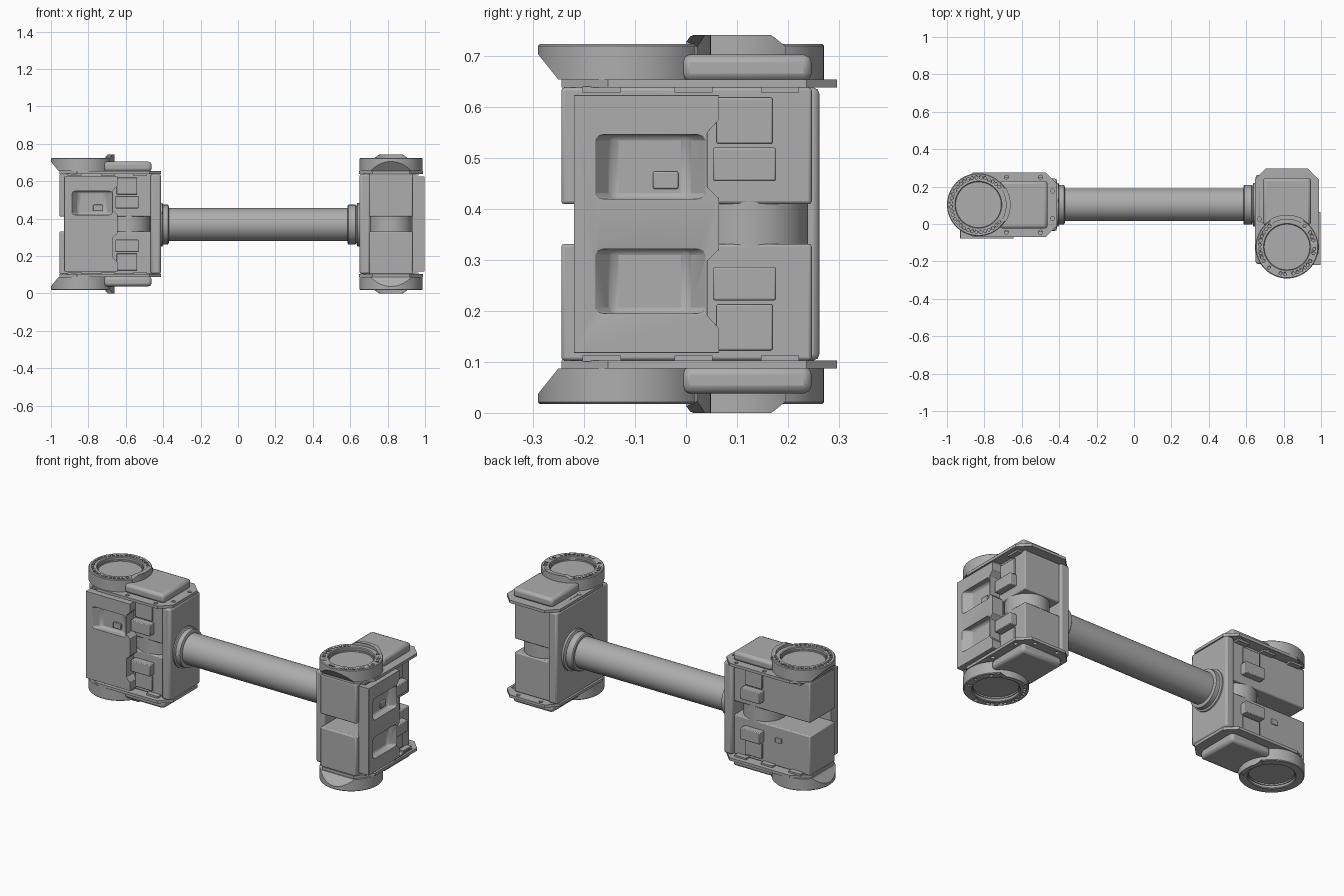
import bpy, bmesh, math
from mathutils import Matrix, Vector

cube = bpy.data.objects.get("Cube")
if cube:
    bpy.data.objects.remove(cube, do_unlink=True)

grey = bpy.data.materials.new("machined grey")
grey.use_nodes = True
colour = (0.42, 0.42, 0.42, 1)
grey.diffuse_color = colour
grey.node_tree.nodes["Principled BSDF"].inputs["Base Color"].default_value = colour

MID = 0.371                      # height of the symmetry plane
FLIP = Matrix.Diagonal((1, 1, -1, 1))
SIDE = Matrix.Diagonal((1, -1, 1, 1))


def emit(bm, name, matrix, bevel=0, cutters=()):
    """Turn a bmesh into a finished object, with optional cuts and edge bevel."""
    bm.transform(matrix)
    bmesh.ops.recalc_face_normals(bm, faces=bm.faces)
    mesh = bpy.data.meshes.new(name)
    bm.to_mesh(mesh)
    bm.free()
    mesh.materials.append(grey)
    obj = bpy.data.objects.new(name, mesh)
    bpy.context.collection.objects.link(obj)
    for cutter in cutters:
        cut = obj.modifiers.new("cut", 'BOOLEAN')
        cut.operation, cut.solver, cut.object = 'DIFFERENCE', 'EXACT', cutter
    if bevel:
        mod = obj.modifiers.new("bevel", 'BEVEL')
        mod.width, mod.segments, mod.limit_method = bevel, 2, 'ANGLE'
        mod.angle_limit = math.radians(40)
    bpy.ops.object.select_all(action='DESELECT')
    obj.select_set(True)
    bpy.context.view_layer.objects.active = obj
    bpy.ops.object.shade_smooth_by_angle(angle=math.radians(35))
    return obj


def hide(obj):
    obj.hide_render = True
    obj.hide_set(True)
    return obj


def box(u0, u1, v0, v1, w0, w1):
    bm = bmesh.new()
    size = Matrix.Diagonal((u1 - u0, v1 - v0, w1 - w0, 1))
    centre = Matrix.Translation(((u0 + u1) / 2, (v0 + v1) / 2, (w0 + w1) / 2))
    bmesh.ops.create_cube(bm, size=1, matrix=centre @ size)
    return bm


def prism(points, w0, w1):
    bm = bmesh.new()
    face = bm.faces.new([bm.verts.new((u, v, w0)) for u, v in points])
    out = bmesh.ops.extrude_face_region(bm, geom=[face])["geom"]
    bmesh.ops.translate(bm, vec=(0, 0, w1 - w0),
                        verts=[g for g in out if isinstance(g, bmesh.types.BMVert)])
    return bm


def lathe(profile, steps=64):
    """Spin (radius, height) pairs around z."""
    bm = bmesh.new()
    verts = [bm.verts.new((r, 0, h)) for r, h in profile]
    edges = [bm.edges.new(pair) for pair in zip(verts, verts[1:])]
    bmesh.ops.spin(bm, geom=verts + edges, axis=(0, 0, 1), cent=(0, 0, 0),
                   angle=math.tau, steps=steps)
    bmesh.ops.remove_doubles(bm, verts=bm.verts, dist=0.0001)
    return bm


def pins(spots, radius, w0, w1):
    bm = bmesh.new()
    for u, v in spots:
        bmesh.ops.create_cone(bm, cap_ends=True, segments=12, radius1=radius,
                              radius2=radius, depth=w1 - w0,
                              matrix=Matrix.Translation((u, v, (w0 + w1) / 2)))
    return bm


def pocket_cutter(name, matrix):
    """Tapered pocket, wide at the panel face and narrow at its floor."""
    bm = box(-0.022, 0.125, -0.2, -0.14, 0.049, 0.176)
    for v in bm.verts:
        if v.co.y < -0.17:
            v.co.x += -0.05 if v.co.x < 0 else 0.055
    return hide(emit(bm, name, matrix, 0.012))


def half(side, end, M):
    """Upper half of a joint; end tells which half it becomes."""
    tag = side + "_" + end

    emit(box(-0.122, 0.37, -0.116, 0.116, 0.039, 0.268), tag + "_block", M, 0.006)

    # flange plate with bolt holes
    edge = [(-0.122, 0.1), (-0.03, 0.172), (0.36, 0.172), (0.42, 0.112)]
    outline = edge + [(u, -v) for u, v in reversed(edge)]
    spots = [(u, s * v) for s in (1, -1)
             for u, v in ((0.15, 0.147), (0.332, 0.147), (0.396, 0.073))]
    holes = hide(emit(pins(spots, 0.011, 0.25, 0.3), tag + "_flange_cutter", M))
    emit(prism(outline, 0.268, 0.284), tag + "_flange", M, 0, [holes])
    for u in (-0.02, 0.16, 0.33):
        for s in (1, -1):
            emit(box(u - 0.06, u + 0.015, s * 0.13 - 0.016, s * 0.13 + 0.016, 0.258, 0.27),
                 tag + "_flange_tab", M)

    # raised gearbox cover
    emit(box(0.115, 0.37, -0.128, 0.128, 0.28, 0.333), tag + "_cover", M, 0.016)

    # bearing ring with slanted outer side and a circle of bolt holes
    ring = lathe([(0, 0.284), (0.168, 0.284), (0.168, 0.35), (0.164, 0.354),
                  (0.126, 0.354), (0.122, 0.35), (0.122, 0.338), (0.117, 0.338),
                  (0.117, 0.33), (0, 0.33)])
    cut = bmesh.ops.bisect_plane(ring, geom=ring.verts[:] + ring.edges[:] + ring.faces[:],
                                 plane_co=(-0.168, 0, 0.334), plane_no=(-0.05, 0, -0.04),
                                 clear_outer=True)["geom_cut"]
    bmesh.ops.holes_fill(ring, edges=[g for g in cut if isinstance(g, bmesh.types.BMEdge)])
    angles = [math.radians(40 + i * 280 / 31) for i in range(32)]
    spots = [(0.146 * math.cos(a), 0.146 * math.sin(a)) for a in angles]
    holes = hide(emit(pins(spots, 0.008, 0.342, 0.37), tag + "_ring_cutter", M))
    emit(ring, tag + "_bearing_ring", M, 0, [holes])

    # curved clip on the ring, sloping down at its ends
    arc = [math.radians(-33 + 66 * i / 12) for i in range(13)]
    shape = [(0.172 * math.cos(a), 0.172 * math.sin(a)) for a in arc]
    shape += [(0.148 * math.cos(a), 0.148 * math.sin(a)) for a in reversed(arc)]
    clip = prism(shape, 0.3, 0.371)
    for v in clip.verts:
        if v.co.z > 0.36:
            v.co.z -= max(0, abs(v.co.y) - 0.065) * 0.8
    emit(clip, tag + "_ring_clip", M)

    # connector boxes on the sides that stay open
    for S in ((Matrix(), SIDE) if side == "right" else (Matrix(),)):
        emit(box(0.176, 0.3, -0.157, -0.11, 0.084, 0.15), tag + "_connector", M @ S, 0.004)
        emit(box(0.183, 0.293, -0.126, -0.11, 0.158, 0.248), tag + "_connector_pad", M @ S, 0.003)


def joint(side, x, y, turn):
    M = Matrix.Translation((x, y, MID)) @ Matrix.Rotation(turn, 4, 'Z')
    half(side, "upper", M)
    half(side, "lower", M @ FLIP)

    # motor drum filling the gap between the blocks
    drum = lathe([(0, -0.05), (0.116, -0.05), (0.116, 0.05), (0, 0.05)], 48)
    emit(drum, side + "_motor_drum", M @ Matrix.Translation((0.247, 0, 0)))

    # side panel with two pockets
    edge = [(0.188, 0.05), (0.165, 0.072), (0.165, 0.18), (0.188, 0.205),
            (0.188, 0.253), (-0.097, 0.253)]
    outline = edge + [(u, -w) for u, w in reversed(edge)]
    upright = Matrix.Rotation(math.pi / 2, 4, 'X')
    cutters = [pocket_cutter(side + "_pocket_cutter", M @ F) for F in (Matrix(), FLIP)]
    emit(prism(outline, 0.112, 0.18), side + "_panel", M @ upright, 0.008, cutters)
    emit(box(0.058, 0.108, -0.15, -0.13, 0.069, 0.103), side + "_panel_socket", M, 0.003)

    # wall that carries the arm tube
    if side == "right":
        emit(box(0.365, 0.42, -0.14, 0.14, -0.268, 0.268), "right_mount_wall", M, 0.012)
        emit(box(0.06, 0.1, 0.11, 0.122, -0.13, -0.1), "right_rear_socket", M, 0.003)
    else:
        emit(box(-0.09, 0.385, 0.11, 0.168, -0.268, 0.268), "left_mount_wall", M, 0.012)


# the model's right joint points along x, the left one is turned a quarter
joint("right", -0.832, 0.103, 0)
joint("left", 0.818, -0.123, math.pi / 2)

# arm tube with its end collars
tube = lathe([(0, -0.43), (0.116, -0.43), (0.116, -0.405), (0.106, -0.4), (0.106, -0.374),
              (0.097, -0.37), (0.088, -0.37), (0.088, 0.585), (0.1, 0.585), (0.106, 0.59),
              (0.106, 0.628), (0.098, 0.632), (0.116, 0.638), (0.116, 0.67), (0, 0.67)])
emit(tube, "arm_tube", Matrix.Translation((0, 0.103, 0.368)) @ Matrix.Rotation(math.pi / 2, 4, 'Y'))
